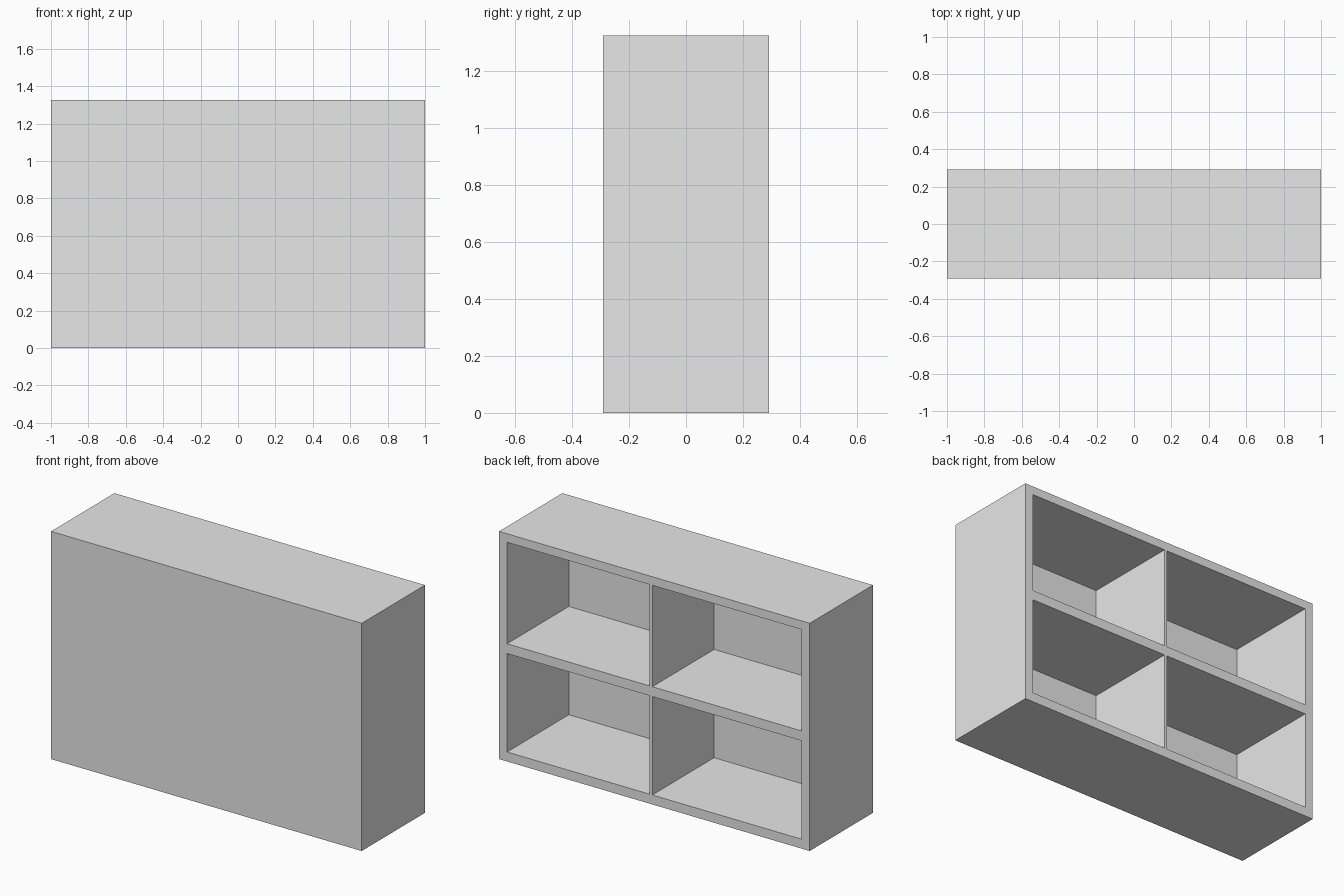
import bpy
import bmesh
from mathutils import Vector

if "Cube" in bpy.data.objects:
    bpy.data.objects.remove(bpy.data.objects["Cube"], do_unlink=True)

WIDTH, DEPTH, HEIGHT = 2.0, 0.582, 1.325
PANEL = 0.014                                # thin closed front panel
COLUMNS = [(-0.948, 0.013), (0.031, 0.948)]  # openings across x
ROWS = [(0.055, 0.628), (0.685, 1.275)]      # openings up z

# Plain grey
grey = bpy.data.materials.new("plain_grey")
grey.use_nodes = True
colour = (0.8, 0.8, 0.8, 1.0)
grey.diffuse_color = colour
grey.node_tree.nodes["Principled BSDF"].inputs["Base Color"].default_value = colour

# Solid block standing on the ground
bm = bmesh.new()
bmesh.ops.create_cube(bm, size=1.0)
for v in bm.verts:
    v.co = Vector((v.co.x * WIDTH, v.co.y * DEPTH, (v.co.z + 0.5) * HEIGHT))


def slice_block(point, normal):
    geom = bm.verts[:] + bm.edges[:] + bm.faces[:]
    bmesh.ops.bisect_plane(bm, geom=geom, plane_co=point, plane_no=normal)


# Mark out the frame, divider and shelf
for span in COLUMNS:
    for x in span:
        slice_block((x, 0, 0), (1, 0, 0))
for span in ROWS:
    for z in span:
        slice_block((0, 0, z), (0, 0, 1))


def inside(value, spans):
    return any(low < value < high for low, high in spans)


# Sink the four compartments in from the back
bm.normal_update()
openings = []
for f in bm.faces:
    c = f.calc_center_median()
    if f.normal.y > 0.9 and inside(c.x, COLUMNS) and inside(c.z, ROWS):
        openings.append(f)
bmesh.ops.inset_individual(bm, faces=openings, thickness=0.0,
                           depth=PANEL - DEPTH, use_even_offset=True)
bmesh.ops.recalc_face_normals(bm, faces=bm.faces[:])

mesh = bpy.data.meshes.new("shelf_cabinet")
bm.to_mesh(mesh)
bm.free()
mesh.materials.append(grey)
cabinet = bpy.data.objects.new("shelf_cabinet", mesh)
bpy.context.collection.objects.link(cabinet)
